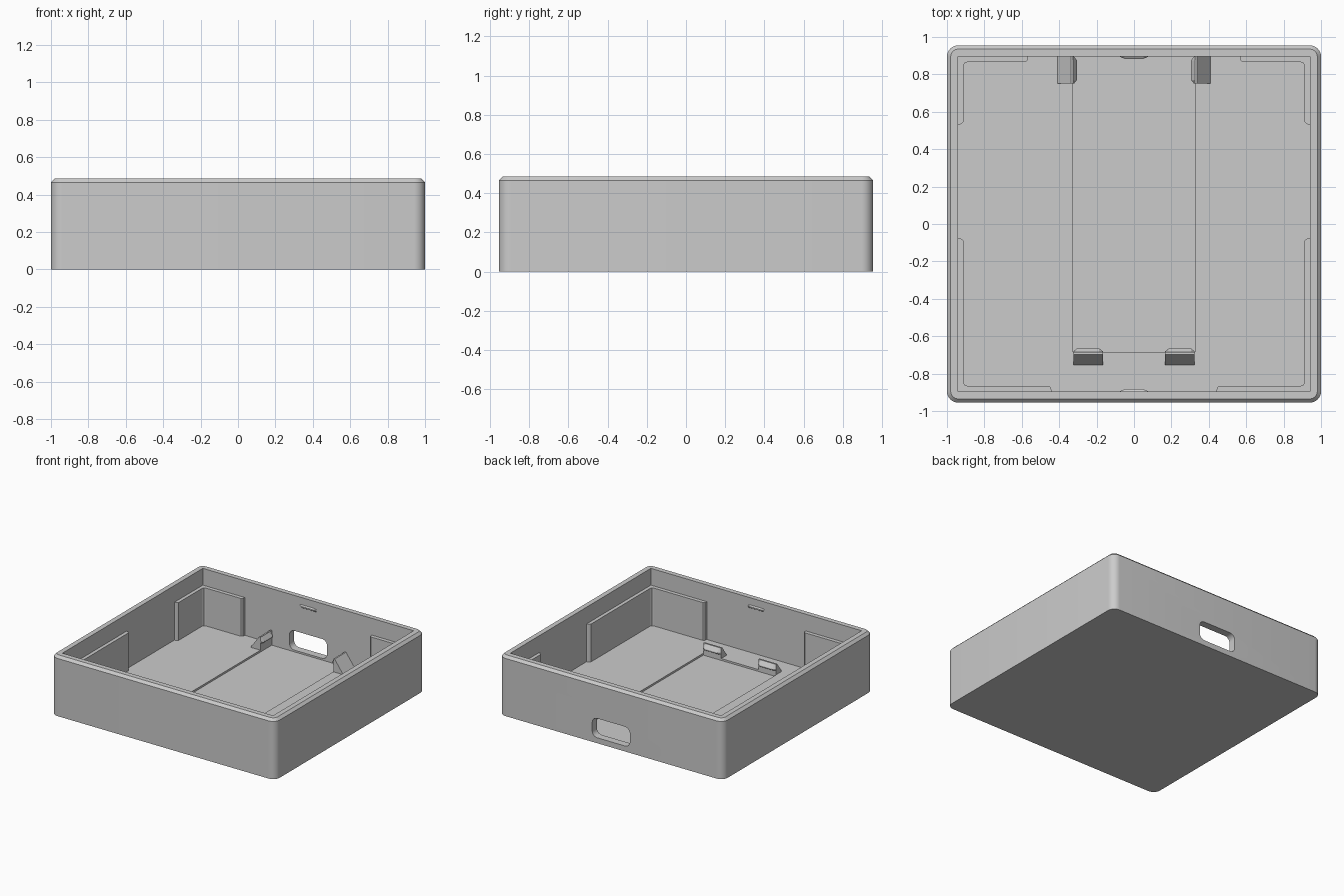
import bpy
import bmesh
from math import cos, sin, radians

cube = bpy.data.objects.get("Cube")
if cube:
    bpy.data.objects.remove(cube, do_unlink=True)

grey = bpy.data.materials.new("plain grey")
grey.use_nodes = True
grey.diffuse_color = (0.6, 0.6, 0.6, 1)
grey.node_tree.nodes["Principled BSDF"].inputs["Base Color"].default_value = (0.6, 0.6, 0.6, 1)


def loft(name, rings):
    """Closed solid through matching rings of 3D points."""
    bm = bmesh.new()
    loops = [[bm.verts.new(p) for p in ring] for ring in rings]
    n = len(loops[0])
    for a, b in zip(loops, loops[1:]):
        for i in range(n):
            j = (i + 1) % n
            bm.faces.new((a[i], a[j], b[j], b[i]))
    bm.faces.new(loops[0])
    bm.faces.new(loops[-1])
    bmesh.ops.recalc_face_normals(bm, faces=bm.faces)
    mesh = bpy.data.meshes.new(name)
    bm.to_mesh(mesh)
    bm.free()
    mesh.materials.append(grey)
    obj = bpy.data.objects.new(name, mesh)
    bpy.context.collection.objects.link(obj)
    return obj


def rounded(hx, hy, r, steps=8):
    """Outline of a rounded rectangle."""
    pts = []
    for k, (sx, sy) in enumerate([(1, 1), (-1, 1), (-1, -1), (1, -1)]):
        for i in range(steps + 1):
            a = radians(90 * (k + i / steps))
            pts.append((sx * (hx - r) + r * cos(a), sy * (hy - r) + r * sin(a)))
    return pts


def box(name, x, y, z):
    return loft(name, [[(x[0], y[0], h), (x[1], y[0], h), (x[1], y[1], h), (x[0], y[1], h)] for h in z])


def cut(target, cutter):
    cutter.hide_render = True
    mod = target.modifiers.new("cut", "BOOLEAN")
    mod.operation = "DIFFERENCE"
    mod.solver = "EXACT"
    mod.object = cutter
    bpy.ops.object.select_all(action="DESELECT")
    bpy.context.view_layer.objects.active = target
    target.select_set(True)
    bpy.ops.object.modifier_apply(modifier=mod.name)
    bpy.data.objects.remove(cutter, do_unlink=True)


HX, HY, TOP = 1.0, 0.955, 0.485
WX, WY = 0.94, 0.895
FLOOR, RECESS = 0.045, 0.03
EDGE_X, EDGE_Y = 0.325, 0.685

# Outer case with rounded corners and a chamfered rim
bevel = 0.02
wall = rounded(HX, HY, 0.06)
rim = rounded(HX - bevel, HY - bevel, 0.04)
case = loft("case", [[(x, y, 0) for x, y in wall],
                     [(x, y, TOP - bevel) for x, y in wall],
                     [(x, y, TOP) for x, y in rim]])

# Cavity, shallow floor recess and rear port
cut(case, box("cavity_cutter", (-WX, WX), (-WY, WY), (FLOOR, 1)))
cut(case, box("recess_cutter", (-EDGE_X, EDGE_X), (-EDGE_Y, WY), (RECESS, 0.2)))
port = rounded(0.168, 0.078, 0.045)
cut(case, loft("port_cutter", [[(x, y, z + 0.122) for x, z in port] for y in (0.85, 1.1)]))
bpy.ops.object.shade_smooth_by_angle(angle=radians(30))

# L-shaped corner supports against the walls
for sx, side in ((-1, "right"), (1, "left")):
    for sy, end, lx, ly in ((1, "back", 0.565, 0.53), (-1, "front", 0.44, 0.075)):
        ell = [(WX + 0.005, WY + 0.005), (lx, WY + 0.005), (lx + 0.004, 0.876), (lx + 0.015, 0.865),
               (0.892, 0.865), (0.906, 0.859), (0.912, 0.845),
               (0.912, ly + 0.015), (0.923, ly + 0.004), (WX + 0.005, ly)]
        loft(f"{end}_{side}_support",
             [[(sx * x, sy * y, z) for x, y in ell] for z in (FLOOR - 0.005, 0.35)])


def clip(name, place, t0, t1, width, height):
    """Wedge with a tapered hook; place maps (outward, along, up) to 3D."""
    wedge = [(0, RECESS), (width, RECESS), (width, FLOOR + 0.005), (0.012, height), (0, height)]
    loft(name, [[place(s, t, z) for s, z in wedge] for t in (t0, t1)])
    rings = []
    for t, reach in ((t0, 0.004), (t0 + 0.02, 0.02), (t1 - 0.02, 0.02), (t1, 0.004)):
        hook = [(0.004, height), (-reach, height - 0.035), (-reach, height - 0.045), (0.004, height - 0.06)]
        rings.append([place(s, t, z) for s, z in hook])
    loft(name + "_hook", rings)


# Snap clips around the recess
for sx, side in ((-1, "right"), (1, "left")):
    clip(f"back_{side}_clip", lambda s, t, z: (sx * (EDGE_X + s), t, z), 0.75, WY, 0.085, 0.15)
    clip(f"front_{side}_clip", lambda s, t, z: (t, -EDGE_Y - s, z),
         sx * 0.245 - 0.079, sx * 0.245 + 0.079, 0.07, 0.13)

# Small catches high on the front and back walls
for sy, end in ((1, "back"), (-1, "front")):
    rings = []
    for x, depth in ((-0.075, 0.001), (-0.05, 0.012), (0.05, 0.012), (0.075, 0.001)):
        section = [(-0.004, 0.43), (depth, 0.42), (depth, 0.41), (-0.004, 0.40)]
        rings.append([(x, sy * (WY - d), z) for d, z in section])
    loft(f"{end}_catch", rings)
